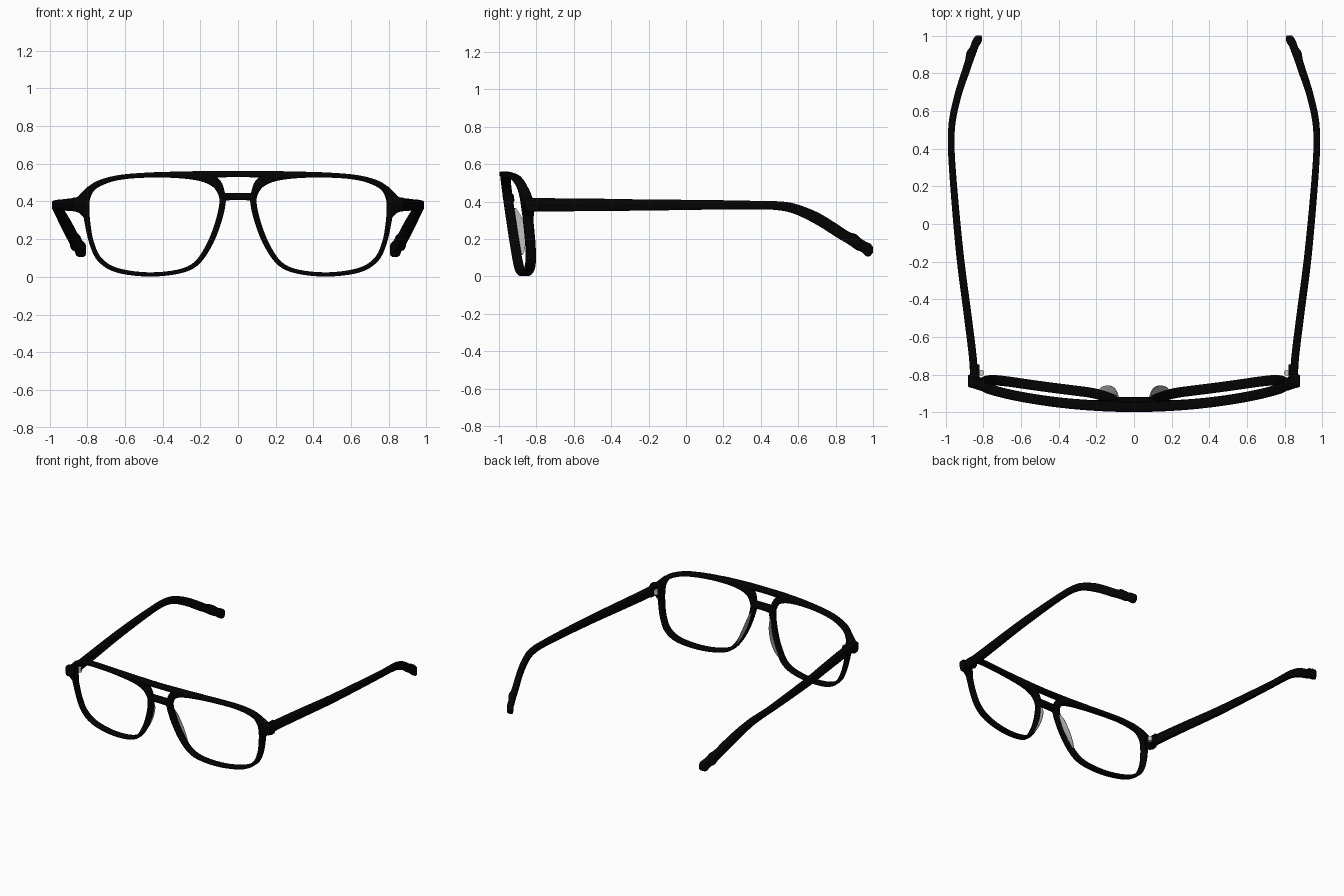
import bpy, bmesh, math
from mathutils import Vector

cube = bpy.data.objects.get("Cube")
if cube:
    bpy.data.objects.remove(cube, do_unlink=True)


def material(name, rgb, rough):
    m = bpy.data.materials.new(name)
    m.use_nodes = True
    m.diffuse_color = (*rgb, 1)
    bsdf = m.node_tree.nodes["Principled BSDF"]
    bsdf.inputs["Base Color"].default_value = (*rgb, 1)
    bsdf.inputs["Roughness"].default_value = rough
    return m


BLACK = material("black acetate", (0.001, 0.001, 0.001), 0.5)
GREY = material("clear grey pad", (0.43, 0.43, 0.43), 0.4)
SILVER = material("hinge silver", (0.6, 0.6, 0.6), 0.4)


def smooth_path(points, closed, steps):
    """Catmull-Rom interpolation of tuples of any length."""
    pts = [Vector(p) for p in points]
    n = len(pts)
    pick = (lambda i: pts[i % n]) if closed else (lambda i: pts[max(0, min(n - 1, i))])
    out = []
    for i in range(n if closed else n - 1):
        a, b, c, d = (pick(i + k) for k in (-1, 0, 1, 2))
        for s in range(steps):
            t = s / steps
            out.append(0.5 * (2 * b + (c - a) * t + (2 * a - 5 * b + 4 * c - d) * t * t
                              + (3 * b - a - 3 * c + d) * t ** 3))
    return out if closed else out + [pts[-1]]


def section(sides=12):
    """Rounded rectangle spanning -0.5 to 0.5 both ways."""
    ring = []
    for k in range(sides):
        ang = math.tau * (k + 0.5) / sides
        c, s = math.cos(ang), math.sin(ang)
        ring.append((0.5 * math.copysign(abs(c) ** 0.45, c),
                     0.5 * math.copysign(abs(s) ** 0.45, s)))
    return ring


def finish(name, bm, mat, mirror=False):
    bmesh.ops.recalc_face_normals(bm, faces=bm.faces)
    mesh = bpy.data.meshes.new(name)
    bm.to_mesh(mesh)
    bm.free()
    mesh.materials.append(mat)
    obj = bpy.data.objects.new(name, mesh)
    bpy.context.collection.objects.link(obj)
    bpy.ops.object.select_all(action="DESELECT")
    obj.select_set(True)
    bpy.context.view_layer.objects.active = obj
    bpy.ops.object.shade_smooth_by_angle(angle=math.radians(50))
    if mirror:
        mod = obj.modifiers.new("mirror", "MIRROR")
        mod.use_mirror_merge = False


def loft(name, rings, closed, mat, mirror=False):
    bm = bmesh.new()
    loops = [[bm.verts.new(p) for p in ring] for ring in rings]
    pairs = list(zip(loops, loops[1:]))
    if closed:
        pairs.append((loops[-1], loops[0]))
    else:
        bm.faces.new(loops[0])
        bm.faces.new(loops[-1])
    for a, b in pairs:
        for k in range(len(a)):
            j = (k + 1) % len(a)
            bm.faces.new((a[k], a[j], b[j], b[k]))
    finish(name, bm, mat, mirror)


def front_y(x, z):
    """Front surface of the wrapped, tilted frame."""
    return -0.998 + 0.144 * x * x + 0.14 * (0.55 - z)


def frame_strip(name, points, closed=False, depth=0.053, mirror=False, steps=5):
    """Sweep (x, z, width) along the curved frame front."""
    path = smooth_path(points, closed, steps)
    n = len(path)
    rings = []
    for i, (x, z, w) in enumerate(path):
        a = path[(i - 1) % n] if closed else path[max(i - 1, 0)]
        b = path[(i + 1) % n] if closed else path[min(i + 1, n - 1)]
        nx, nz = Vector((b.y - a.y, a.x - b.x)).normalized()
        ring = []
        for u, v in section():
            px, pz = x + nx * w * u, z + nz * w * u
            ring.append((px, front_y(px, pz) + depth * (v + 0.5), pz))
        rings.append(ring)
    loft(name, rings, closed, BLACK, mirror)


# Lens rims: x, z, width
rim = [(.485, .54, .027), (.645, .525, .027), (.755, .487, .034), (.797, .437, .038),
       (.808, .375, .038), (.798, .28, .03), (.777, .18, .026), (.735, .093, .026),
       (.645, .036, .025), (.485, .013, .023), (.325, .026, .023), (.225, .068, .026),
       (.155, .165, .03), (.108, .28, .032), (.083, .385, .034), (.088, .445, .038),
       (.122, .502, .054), (.2, .531, .046), (.325, .541, .034)]
frame_strip("lens_rims", rim, closed=True, mirror=True)

# Top bar, corner webs, nose bridge and end lugs
frame_strip("brow_bar", [(-.36, .545, .028), (-.14, .545, .034), (0, .545, .032),
                         (.14, .545, .034), (.36, .545, .028)])
frame_strip("corner_webs", [(.112, .515, .03), (.15, .525, .045), (.21, .535, .04)],
            mirror=True)
frame_strip("nose_bridge", [(-.09, .42, .05), (-.05, .426, .04), (.05, .426, .04),
                            (.09, .42, .05)], depth=0.06)
frame_strip("end_lugs", [(.795, .385, .2), (.82, .385, .145), (.85, .384, .085),
                         (.88, .384, .072)], depth=0.06, mirror=True)

# Temple arms: y, x, z, width, height, ending in a knobbed tip
arm = [(-.86, .858, .383, .04, .072), (-.75, .852, .383, .042, .072),
       (-.5, .881, .383, .042, .068), (-.2, .92, .382, .041, .06),
       (.1, .949, .383, .038, .053), (.35, .968, .382, .036, .046),
       (.48, .97, .379, .036, .048), (.58, .959, .362, .038, .056),
       (.7, .93, .31, .04, .07), (.8, .897, .249, .044, .074),
       (.87, .874, .205, .046, .07), (.91, .863, .184, .054, .084),
       (.94, .848, .165, .046, .07), (.965, .836, .146, .052, .078),
       (.985, .829, .143, .046, .066), (1, .825, .143, .03, .03)]
rings = [[(x + w * u, y, z + h * v) for u, v in section()]
         for y, x, z, w, h in smooth_path(arm, False, 5)]
loft("temple_arms", rings, False, BLACK, True)

# Nose pads: x, z, reach; thin fins behind the nasal side of each rim
pad = [(.084, .365, .012), (.09, .32, .034), (.106, .26, .042),
       (.13, .2, .04), (.158, .145, .026), (.178, .115, .01)]
rings = []
for x, z, d in smooth_path(pad, False, 4):
    back = front_y(x, z) + 0.04
    rings.append([(x + 0.008 * u + 0.2 * d * (v + 0.5), back + (d + 0.01) * (v + 0.5), z)
                  for u, v in section()])
loft("nose_pads", rings, False, GREY, True)

# Hinge blocks with silver pins
bm = bmesh.new()
bmesh.ops.create_cube(bm, size=1)
for v in bm.verts:
    v.co = Vector((v.co.x * .04 + .84, v.co.y * .08 - .785, v.co.z * .06 + .384))
finish("hinge_blocks", bm, BLACK, True)

bm = bmesh.new()
bmesh.ops.create_cone(bm, cap_ends=True, segments=16, radius1=.015, radius2=.015, depth=.034)
bmesh.ops.translate(bm, verts=bm.verts, vec=(.81, -.79, .384))
finish("hinge_pins", bm, SILVER, True)
